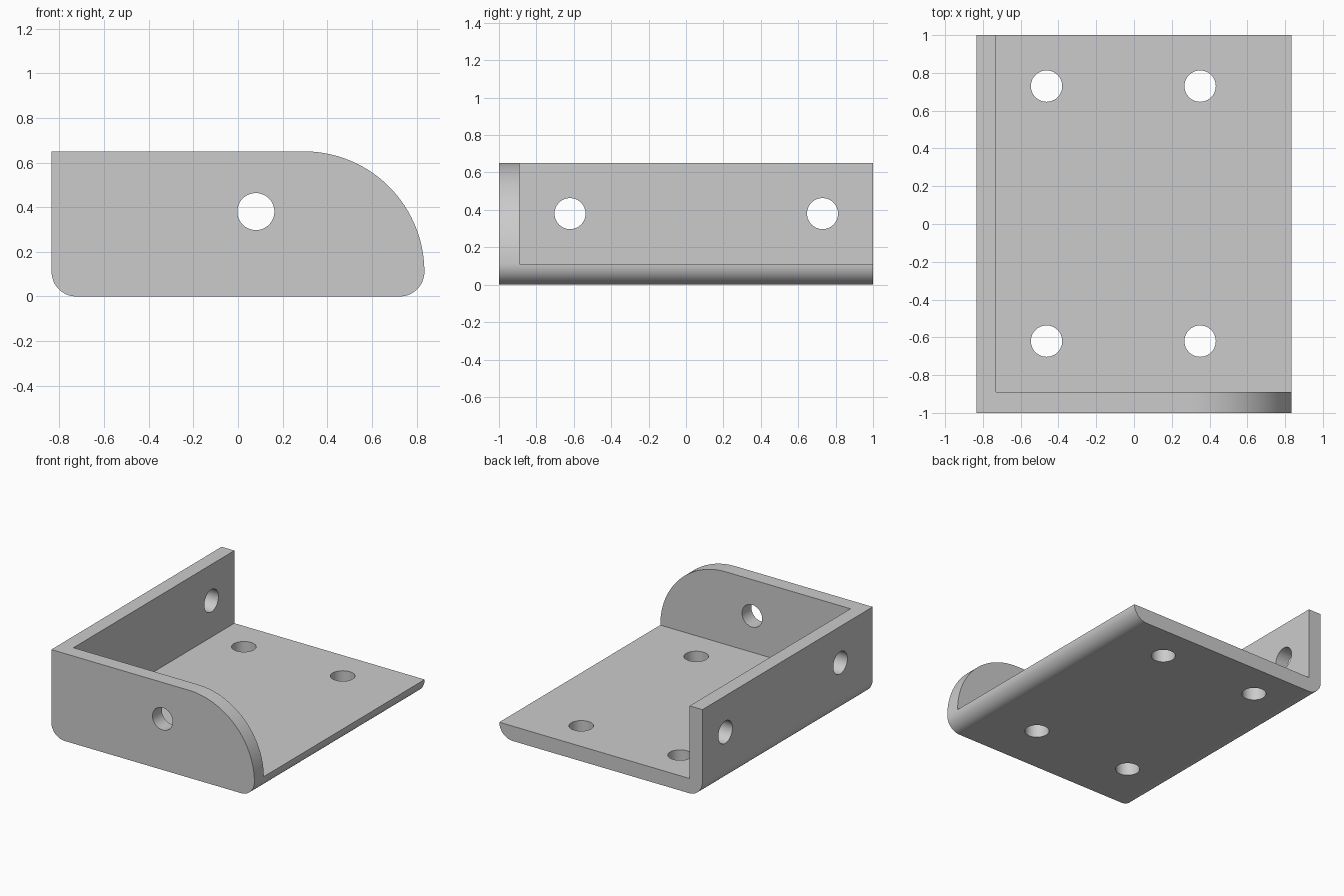
import bpy, bmesh
from math import cos, sin, pi, radians
from mathutils import Matrix, Vector

if "Cube" in bpy.data.objects:
    bpy.data.objects.remove(bpy.data.objects["Cube"], do_unlink=True)

W, L, H = 0.835, 1.0, 0.65        # half width, half length, height
T = 0.11                          # plate thickness and bend radius
R = H - T                         # large rounded corner of the front plate
HOLE = 0.083

grey = bpy.data.materials.new("plain grey")
grey.use_nodes = True
colour = (0.6, 0.6, 0.6, 1)
grey.diffuse_color = colour
grey.node_tree.nodes["Principled BSDF"].inputs["Base Color"].default_value = colour


def make_object(name, bm):
    bmesh.ops.recalc_face_normals(bm, faces=bm.faces)
    mesh = bpy.data.meshes.new(name)
    bm.to_mesh(mesh)
    bm.free()
    mesh.materials.append(grey)
    obj = bpy.data.objects.new(name, mesh)
    bpy.context.collection.objects.link(obj)
    return obj


def arc(cx, cz, r, start, end, steps):
    for i in range(steps + 1):
        a = radians(start + (end - start) * i / steps)
        yield cx + r * cos(a), cz + r * sin(a)


# Solid block extruded from the end profile
profile = [(-W, H)]
profile += arc(-W + T, T, T, 180, 270, 16)
profile += arc(W - T, T, T, 270, 360, 16)
profile += list(arc(W - R, T, R, 0, 90, 40))[1:]
bm = bmesh.new()
face = bm.faces.new([bm.verts.new((x, -L, z)) for x, z in profile])
ext = bmesh.ops.extrude_face_region(bm, geom=[face])
bmesh.ops.translate(bm, vec=(0, 2 * L, 0),
                    verts=[v for v in ext["geom"] if isinstance(v, bmesh.types.BMVert)])
bracket = make_object("corner_bracket", bm)

cutters = []

# Pocket that leaves the floor, side wall and front plate
low, high = Vector((-W + T - 0.005, -L + T, T)), Vector((W + 1, L + 1, H + 1))
bm = bmesh.new()
bmesh.ops.create_cube(bm, size=1, matrix=Matrix.Translation((low + high) / 2)
                      @ Matrix.Diagonal((*(high - low), 1)))
cutters.append(make_object("pocket_cutter", bm))


# Round screw holes
def hole(centre, axis):
    rot = Vector((0, 0, 1)).rotation_difference(Vector(axis)).to_matrix().to_4x4()
    bm = bmesh.new()
    bmesh.ops.create_cone(bm, cap_ends=True, segments=48, radius1=HOLE, radius2=HOLE,
                          depth=0.3, matrix=Matrix.Translation(centre) @ rot)
    cutters.append(make_object("hole_cutter", bm))


for y in (-0.62, 0.73):
    hole((-W + T / 2, y, 0.38), (1, 0, 0))
    for x in (-0.463, 0.35):
        hole((x, y, T / 2), (0, 0, 1))
hole((0.08, -L + T / 2, 0.38), (0, 1, 0))

# Apply the cuts and remove the cutters
bpy.context.view_layer.objects.active = bracket
bracket.select_set(True)
for cutter in cutters:
    mod = bracket.modifiers.new("cut", "BOOLEAN")
    mod.operation, mod.solver, mod.object = "DIFFERENCE", "EXACT", cutter
    bpy.ops.object.modifier_apply(modifier=mod.name)
    bpy.data.objects.remove(cutter, do_unlink=True)

bpy.ops.object.select_all(action="DESELECT")
bracket.select_set(True)
bpy.ops.object.shade_smooth_by_angle(angle=radians(30))
